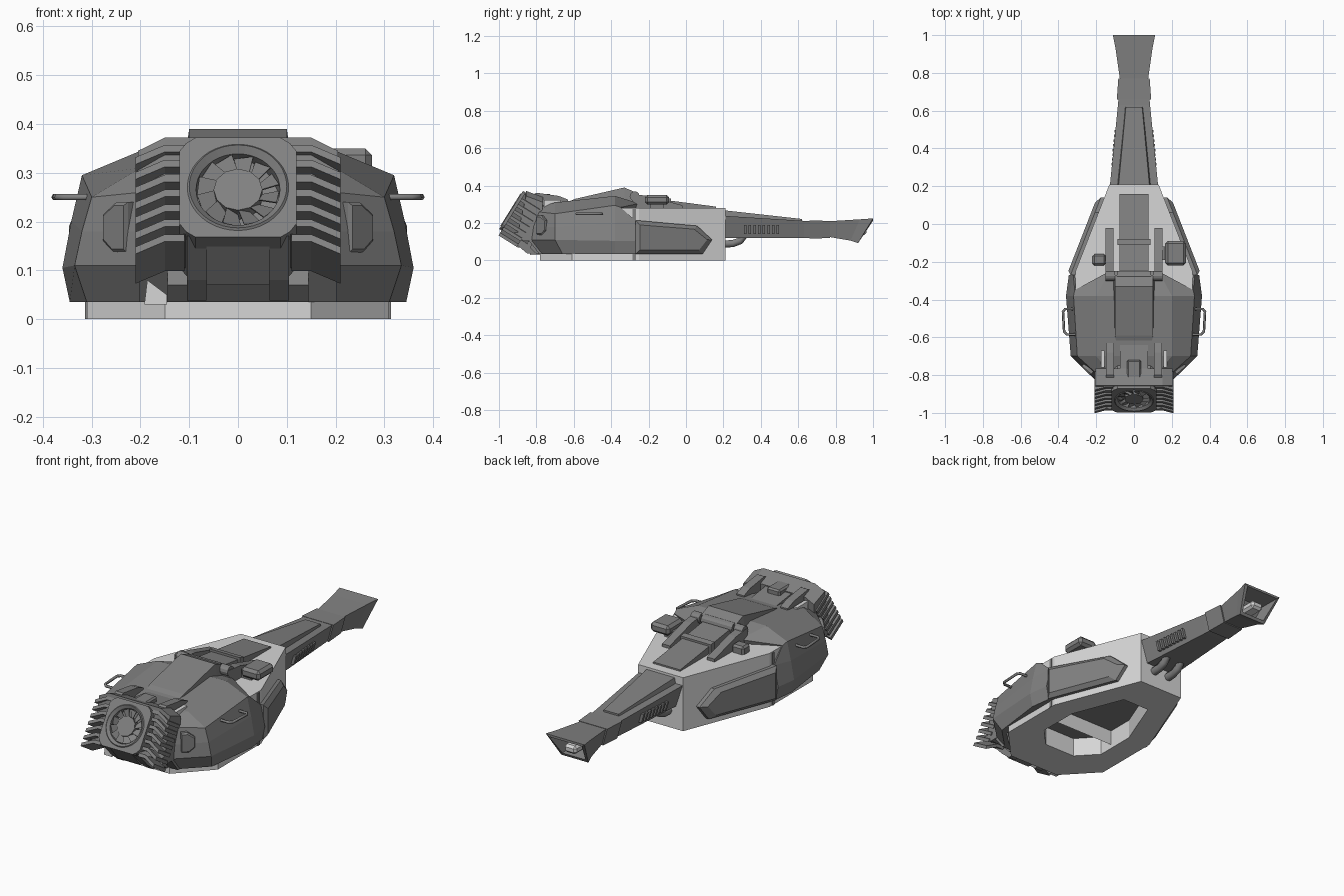
import bpy, bmesh, math
from mathutils import Vector

cube = bpy.data.objects.get("Cube")
if cube:
    bpy.data.objects.remove(cube, do_unlink=True)


def material(name, value):
    m = bpy.data.materials.new(name)
    m.use_nodes = True
    colour = (value, value, value, 1)
    m.diffuse_color = colour
    m.node_tree.nodes["Principled BSDF"].inputs["Base Color"].default_value = colour
    return m


LIGHT = material("light_grey", 0.67)
DARK = material("dark_grey", 0.22)


def loft(name, sections, mat=DARK, closed=True, cap_start=True, cap_end=True):
    bm = bmesh.new()
    rows = [[bm.verts.new(p) for p in s] for s in sections]
    n = len(rows[0])
    for a, b in zip(rows, rows[1:]):
        for i in range(n if closed else n - 1):
            j = (i + 1) % n
            bm.faces.new((a[i], a[j], b[j], b[i]))
    if cap_start:
        bm.faces.new(rows[0])
    if cap_end:
        bm.faces.new(rows[-1])
    bmesh.ops.recalc_face_normals(bm, faces=bm.faces[:])
    me = bpy.data.meshes.new(name)
    bm.to_mesh(me)
    bm.free()
    me.materials.append(mat)
    ob = bpy.data.objects.new(name, me)
    bpy.context.collection.objects.link(ob)
    return ob


def side_prism(name, profile, x0, x1, mat=DARK):
    """Profile in (y, z), extruded along x."""
    return loft(name, [[(x, y, z) for y, z in profile] for x in (x0, x1)], mat)


def box(name, x0, x1, y0, y1, z0, z1, mat=DARK, chamfer=0.0):
    ob = side_prism(name, [(y0, z0), (y1, z0), (y1, z1), (y0, z1)], x0, x1, mat)
    if chamfer:
        mod = ob.modifiers.new("chamfer", "BEVEL")
        mod.width, mod.segments = chamfer, 1


def tube(name, points, radius):
    cu = bpy.data.curves.new(name, "CURVE")
    cu.dimensions = "3D"
    cu.bevel_depth, cu.bevel_resolution, cu.use_fill_caps = radius, 1, True
    sp = cu.splines.new("POLY")
    sp.points.add(len(points) - 1)
    for p, co in zip(sp.points, points):
        p.co = (*co, 1)
    cu.materials.append(DARK)
    tmp = bpy.data.objects.new(name, cu)
    bpy.context.collection.objects.link(tmp)
    bpy.context.view_layer.update()
    me = bpy.data.meshes.new_from_object(tmp.evaluated_get(bpy.context.evaluated_depsgraph_get()))
    bpy.data.objects.remove(tmp, do_unlink=True)
    bpy.context.collection.objects.link(bpy.data.objects.new(name, me))


def mirrored(half):
    return half + [(-x, *rest) for x, *rest in reversed(half)]


SIDES = ((1, "left"), (-1, "right"))

# Base ring with a deep well, closed by a dark ceiling
outline = mirrored([(.13, .21), (.31, -.25), (.31, -.61), (.15, -.78)])
hole = [(x * .6, (y + .28) * .6 - .28) for x, y in outline]
loft("base_ring", [[(x, y, z) for x, y in loop] for loop, z in
                   ((outline, .05), (outline, 0), (hole, 0), (hole, .1))],
     LIGHT, cap_start=False, cap_end=False)
loft("well_ceiling", [[(x * 1.05, y, z) for x, y in hole] for z in (.1, .12)])

# Rear hull: side walls and deck, open underneath
wall = mirrored([(.13, .21), (.31, -.25), (.31, -.4)])
loft("rear_hull", [[(x, y, z) for x, y in wall] for z in (.02, .28)], LIGHT, cap_start=False)

# Front armour shell: half sections (x, y shift, z) at stations along y
stations = [
    (-.79, [(.15, .01, .035), (.19, .01, .035), (.20, -.04, .11), (.20, -.03, .18), (.20, 0, .26), (.14, .02, .29)]),
    (-.70, [(.27, .03, .035), (.31, .04, .035), (.335, 0, .11), (.32, 0, .18), (.30, 0, .25), (.20, 0, .31)]),
    (-.38, [(.30, 0, .035), (.345, 0, .035), (.36, 0, .105), (.342, 0, .2), (.32, 0, .295), (.20, 0, .345)]),
    (-.27, [(.30, 0, .035), (.33, 0, .035), (.345, 0, .105), (.322, 0, .213), (.314, -.08, .284), (.13, .02, .305)]),
    (-.27, [(.30, 0, .05), (.30, 0, .05), (.30, 0, .11), (.30, 0, .2), (.30, -.08, .27), (.13, .01, .27)]),
]
loft("front_armour", [[(x, y + dy, z) for x, dy, z in mirrored(h)] for y, h in stations],
     closed=False, cap_end=False)

# Side panels: chamfered plates lying on the slanted hull walls; cheek plates in front
panel = [(-.27, .035), (-.27, .215), (.06, .185), (.14, .11), (.09, .035)]
cheek = [(.222, .135), (.222, .24), (.245, .24), (.272, .215), (.272, .16), (.25, .135)]
for s, side in SIDES:
    secs = []
    for off, k in ((-.01, 1), (.018, 1), (.038, .75)):
        secs.append([])
        for y, z in panel:
            y, z = -.08 + (y + .08) * (1 if k == 1 else .88), .115 + (z - .115) * k
            secs[-1].append((s * (.31 - (y + .25) * .39 + off), y, z))
    loft(side + "_side_panel", secs)
    loft(side + "_cheek_plate", [[(s * (.245 + (x - .245) * k + off), -.81 + (x - .2) * .88 - off,
                                   .19 + (z - .19) * k) for x, z in cheek]
                                 for off, k in ((-.02, 1), (.004, 1), (.009, .85))])
    # Dark joint between the hull sections, light inner slivers beside the front arms
    box(side + "_hull_joint", s * .295, s * .314, -.285, -.268, 0, .275)
    box(side + "_inner_hull", s * .155, s * .175, -.76, -.67, .25, .322, LIGHT)


# Barrel and flared hollow muzzle
def trap(y, w, z0, z1, slant=0.0):
    return [(-w, y, z1), (w, y, z1), (w * .7, y - slant, z0), (-w * .7, y - slant, z0)]


loft("barrel", [trap(.18, .13, .12, .24), trap(.63, .085, .12, .212), trap(.78, .072, .125, .208)])
loft("barrel_collar", [trap(.66, .091, .117, .213), trap(.77, .083, .12, .212)])
loft("muzzle", [trap(.77, .075, .125, .21), trap(.93, .098, .106, .22, .05),
                trap(1, .112, .093, .225, .08), trap(1, .096, .107, .213, .073),
                trap(.9, .08, .12, .2, .04)])
box("muzzle_core", -.035, .035, .84, .965, .135, .178, LIGHT, .012)
loft("barrel_cover", [[(-w, y, z), (w, y, z), (w * 1.15, y, .2), (-w * 1.15, y, .2)]
                      for y, w, z in ((.17, .085, .272), (.62, .043, .222))])
for s, side in SIDES:
    for i in range(8):
        y = .31 + i * .025
        x = s * (.13 - (y - .21) * .098) * .86
        loft(side + "_barrel_vent", [[(x + s * (t + (z - .165) * .3), y + d, z)
             for d, z in ((0, .142), (.013, .142), (.013, .19), (0, .19))] for t in (-.01, .008)])
    tube(side + "_barrel_pipe", [(s * .045, y, z) for y, z in
         ((.19, .088), (.25, .09), (.29, .105), (.315, .14))], .022)

# Top hatch, hinges and rear deck
loft("top_hatch", [[(-w, y, z), (w, y, z), (w + .012, y, z - .08), (-w - .012, y, z - .08)]
                   for y, w, z in ((-.62, .095, .318), (-.59, .1, .33), (-.33, .1, .39), (-.27, .1, .365))])
side_prism("rear_deck", [(-.27, .27), (-.27, .345), (-.1, .322), (.16, .288), (.16, .27)], -.078, .078)
side_prism("deck_step", [(-.11, .27), (-.11, .335), (-.08, .33), (-.08, .27)], -.088, .088)
hinge = [(-.275 + .026 * math.cos(i * math.pi / 6), .344 + .026 * math.sin(i * math.pi / 6))
         for i in range(12)]
side_prism("hinge_rod", hinge, -.09, .09)
for s, side in SIDES:
    side_prism(side + "_hinge", hinge, s * .1, s * .15)
    side_prism(side + "_rear_arm", [(-.29, .27), (-.29, .355), (-.2, .345), (-.02, .295), (-.02, .27)],
               s * .108, s * .152)
    side_prism(side + "_front_arm", [(-.63, .26), (-.63, .325), (-.68, .345), (-.8, .362),
               (-.84, .34), (-.82, .27)], s * .105, s * .148)
    tube(side + "_handle", [(s * x, y, .25) for x, y in
         ((.30, -.45), (.365, -.45), (.376, -.465), (.37, -.57), (.355, -.585), (.30, -.585))], .007)
side_prism("front_bridge", [(-.63, .26), (-.63, .315), (-.78, .335), (-.8, .26)], -.075, .075)
box("front_latch", -.038, .038, -.86, -.72, .28, .355, DARK, .008)

# Sight boxes on the deck
box("left_sight", .165, .275, -.22, -.09, .298, .35, DARK, .014)
box("left_sight_post", .15, .21, -.19, -.12, .27, .32)
box("right_sensor", -.22, -.15, -.22, -.16, .27, .32, DARK, .01)


# Tilted fan housing: u across, v up the face, n out of the face
def tilt(u, v, n):
    return Vector((u, -.935 + .53 * v - .85 * n, .27 + .85 * v + .53 * n))


def loop(radius, n, steps=40):
    pts = []
    for i in range(steps):
        c, s = math.cos(i * math.tau / steps), math.sin(i * math.tau / steps)
        r = radius or min(.12 / max(abs(c), abs(s)), .213 / (abs(c) + abs(s)))
        pts.append(tilt(r * c, r * s, n))
    return pts


loft("fan_housing", [loop(0, -.17), loop(0, 0), loop(.104, 0), loop(.1, .004),
                     loop(.086, -.008), loop(.084, -.05)])
loft("fan_hub", [loop(.05, -.045, 12), loop(.05, -.008, 12)])
for i in range(12):
    a = i * math.tau / 12
    blade = [(.045, a, -.01), (.085, a + .15, -.008), (.085, a + .62, -.026), (.045, a + .5, -.026)]
    loft("fan_blade", [[tilt(r * math.cos(t), r * math.sin(t), n + d) for r, t, n in blade]
                       for d in (0, -.004)])

# Housing body with sloped shoulders, and the undercut sill below it
loft("housing_body", [[(x, -.9, .14), (x, -.855, .372 - drop), (x, -.765, .338 - drop), (x, -.78, .14)]
                      for x, drop in ((-.205, .027), (-.15, 0), (.15, 0), (.205, .027))])
loft("housing_sill", [[(x, front, top), (x, -.87, .105), (x, -.78, .105), (x, -.83, top)]
                      for x, front, top in ((-.205, -.945, .15), (-.13, -.98, .175),
                                            (.13, -.98, .175), (.205, -.945, .15))])

# Cooling fins with drooping outer ends
fin = [(.11, 0), (.15, 0), (.21, -.03), (.21, -.047), (.15, -.017), (.11, -.017)]
for s, side in SIDES:
    for i in range(7):
        v = .112 - i * .036
        loft(side + "_cooling_fin", [[tilt(s * u, v + d, n) for u, d in fin] for n in (-.13, -.015)])
    # Lower struts and undercut corners of the nose
    side_prism(side + "_lower_strut", [(-.985, .17), (-.9, .08), (-.85, .038), (-.78, .038), (-.85, .17)],
               s * .065, s * .105)
    side_prism(side + "_nose_corner", [(-.785, .035), (-.845, .112), (-.74, .112), (-.74, .035)],
               s * .145, s * .202)
side_prism("lower_tongue", [(-.99, .175), (-.9, .07), (-.85, .07), (-.87, .175)], -.065, .065)
side_prism("lower_nose", [(-.76, .035), (-.8, .035), (-.835, .07), (-.81, .11), (-.74, .11)], -.145, .145)

# Light corner of the hull showing through the nose on the right
loft("nose_gap", [[(-.192, y, .03), (-.186, y, .08), (-.146, y, .05), (-.146, y, .03)]
                  for y in (-.835, -.77)], LIGHT)
